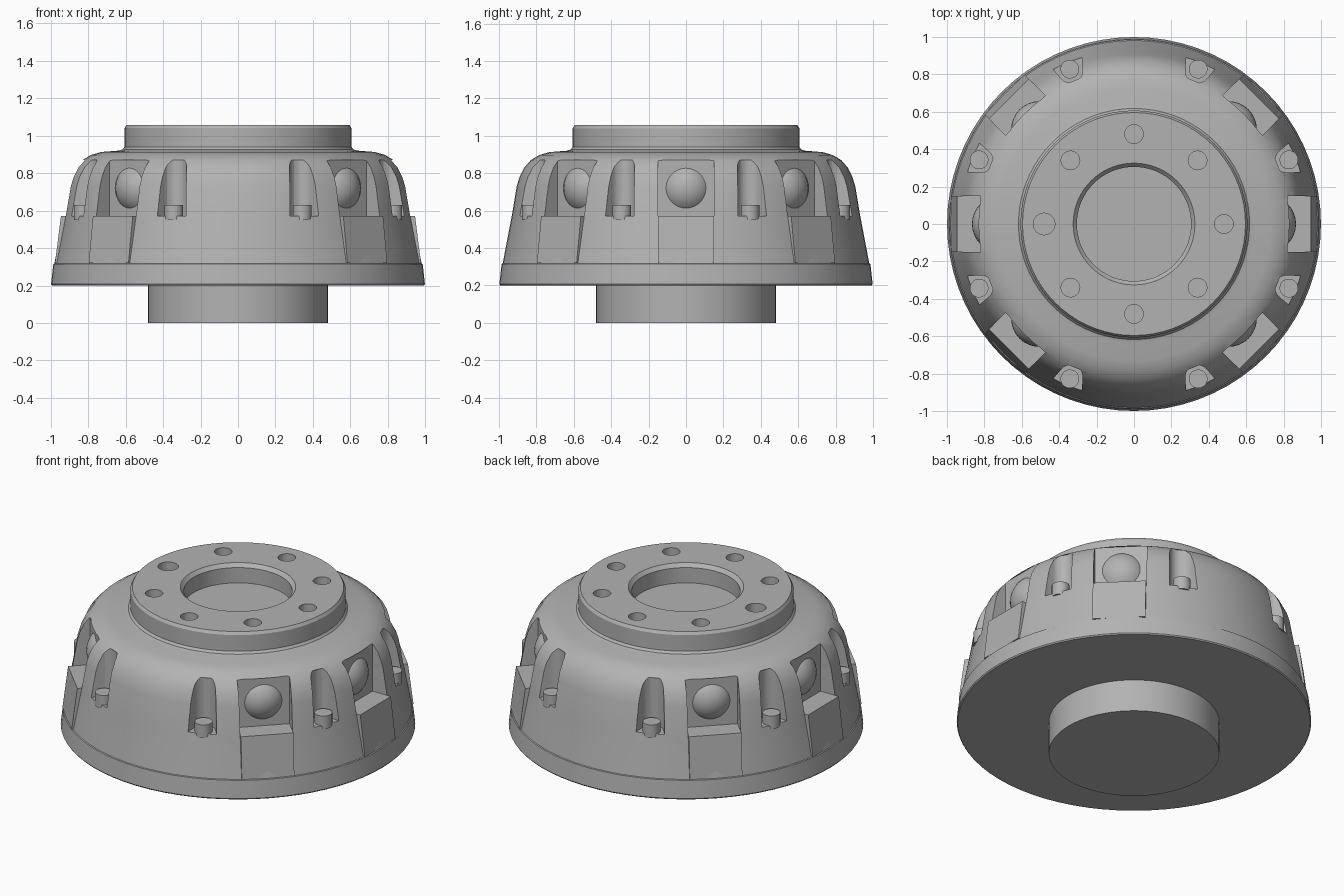
import bpy, bmesh
from math import sin, cos, pi, radians
from mathutils import Matrix

cube = bpy.data.objects.get("Cube")
if cube:
    bpy.data.objects.remove(cube)

metal = bpy.data.materials.new("grey metal")
metal.use_nodes = True
GREY = (0.45, 0.45, 0.45, 1)
metal.diffuse_color = GREY
metal.node_tree.nodes["Principled BSDF"].inputs["Base Color"].default_value = GREY

WINDOWS = [0, 45, 135, 180, 225, 315]
PINS = [22.5 + 45 * i for i in range(8)]
FLOOR, TOP = 0.57, 0.87


def finish(name, bm, smooth=True):
    bmesh.ops.recalc_face_normals(bm, faces=bm.faces)
    mesh = bpy.data.meshes.new(name)
    bm.to_mesh(mesh)
    bm.free()
    mesh.materials.append(metal)
    obj = bpy.data.objects.new(name, mesh)
    bpy.context.collection.objects.link(obj)
    if smooth:
        bpy.ops.object.select_all(action="DESELECT")
        obj.select_set(True)
        bpy.context.view_layer.objects.active = obj
        bpy.ops.object.shade_smooth_by_angle(angle=radians(30))
    return obj


def lathe(name, profile, steps=72):
    """Revolve (radius, z) points that begin and end on the axis."""
    bm = bmesh.new()
    verts = [bm.verts.new((r, 0, z)) for r, z in profile]
    edges = [bm.edges.new(pair) for pair in zip(verts, verts[1:])]
    bmesh.ops.spin(bm, geom=verts + edges, cent=(0, 0, 0), axis=(0, 0, 1),
                   angle=2 * pi, steps=steps, use_merge=True)
    bmesh.ops.remove_doubles(bm, verts=bm.verts, dist=0.0005)
    return finish(name, bm)


def prism(bm, outline, shift, matrix):
    """Extrude a polygon of 3D points along shift, then place it."""
    face = bm.faces.new([bm.verts.new(p) for p in outline])
    geom = bmesh.ops.extrude_face_region(bm, geom=[face])["geom"]
    moved = [g for g in geom if isinstance(g, bmesh.types.BMVert)]
    bmesh.ops.translate(bm, verts=moved, vec=shift)
    bmesh.ops.transform(bm, matrix=matrix, verts=list(set(moved) | set(face.verts)))


def cylinder(bm, radius, low, high, distance, angle, segments=24):
    place = turn(angle) @ Matrix.Translation((distance, 0, (low + high) / 2))
    bmesh.ops.create_cone(bm, cap_ends=True, segments=segments, radius1=radius,
                          radius2=radius, depth=high - low, matrix=place)


def turn(angle):
    return Matrix.Rotation(radians(angle), 4, "Z")


# Turned body: hub, tapered skirt, rounded shoulder, flange and shallow bore
body = lathe("drum_body", [
    (0, 0), (0.48, 0), (0.48, 0.2), (0.993, 0.2), (0.998, 0.207),
    (0.986, 0.315), (0.98, 0.318), (0.932, 0.57), (0.905, 0.73), (0.89, 0.78),
    (0.865, 0.83), (0.83, 0.87), (0.785, 0.897), (0.73, 0.913),
    (0.64, 0.92), (0.617, 0.926), (0.606, 0.94), (0.606, 1.04),
    (0.595, 1.057), (0.325, 1.057), (0.305, 1.035), (0.305, 0.94), (0, 0.94)])

# Cutters for the windows, pin slots and bolt holes
bm = bmesh.new()
for a in WINDOWS:
    prism(bm, [(x, y, FLOOR) for x, y in
               ((0.82, -0.15), (1.1, -0.15), (1.1, 0.15), (0.82, 0.15))],
          (0, 0, TOP - FLOOR), turn(a))
arc = [(0.885 - 0.065 * cos(t), 0.065 * sin(t))
       for t in [radians(-75 + 15 * i) for i in range(11)]]
for a in PINS:
    prism(bm, [(x, y, FLOOR) for x, y in arc + [(1.1, 0.14), (1.1, -0.14)]],
          (0, 0, TOP - FLOOR), turn(a))
for i in range(8):
    cylinder(bm, 0.058 if i % 4 == 0 and i == 4 else 0.05, 0.96, 1.2, 0.48, 45 * i)
cutter = finish("cutters", bm, smooth=False)
cutter.hide_render = True
cutter.hide_viewport = True

cut = body.modifiers.new("openings", "BOOLEAN")
cut.operation = "DIFFERENCE"
cut.solver = "EXACT"
cut.object = cutter
# Cut before the edge-angle shading so new corners stay crisp
bpy.context.view_layer.objects.active = body
bpy.ops.object.modifier_move_to_index(modifier=cut.name, index=0)
bpy.ops.object.modifier_apply(modifier=cut.name)
bpy.ops.object.select_all(action="DESELECT")
body.select_set(True)
bpy.ops.object.shade_smooth_by_angle(angle=radians(30))

# Flat pads under the windows
bm = bmesh.new()
for a in WINDOWS:
    prism(bm, [(0.8, -0.15, 0.32), (0.977, -0.15, 0.32),
               (0.945, -0.15, FLOOR + 0.002), (0.8, -0.15, FLOOR + 0.002)],
          (0, 0.3, 0), turn(a))
finish("window_pads", bm, smooth=False)

# Domed bulges on the window back walls
bm = bmesh.new()
for a in WINDOWS:
    bmesh.ops.create_uvsphere(bm, u_segments=32, v_segments=20, radius=0.15,
                              matrix=turn(a) @ Matrix.Translation((0.715, 0, 0.72)))
finish("window_domes", bm)

# Short pins standing in the slots
bm = bmesh.new()
for a in PINS:
    cylinder(bm, 0.05, FLOOR - 0.02, 0.63, 0.895, a)
finish("slot_pins", bm)
